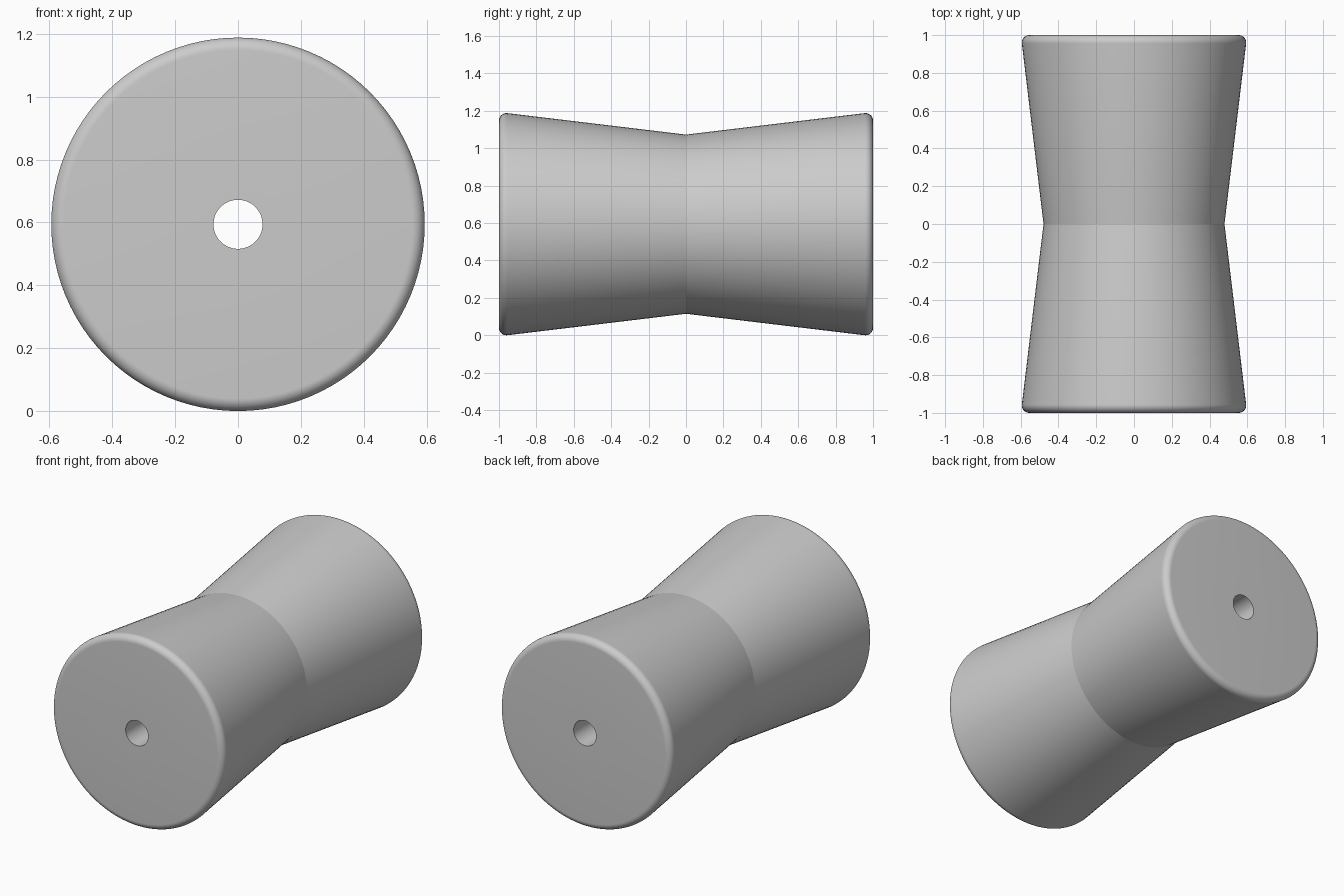
import bpy, bmesh, math

if "Cube" in bpy.data.objects:
    bpy.data.objects.remove(bpy.data.objects["Cube"])

SEGMENTS = 96
R_END, R_WAIST, R_HOLE = 0.594, 0.479, 0.078
FILLET, STEPS = 0.04, 12

# Half profile as (radius, y): waist, tapered side, rounded rim, bore
slope = math.atan((R_END - R_WAIST) / (1 - FILLET))
half = [(R_WAIST, 0.0)]
for i in range(STEPS + 1):
    a = (math.pi / 2 + slope) * (1 - i / STEPS)
    half.append((R_END - FILLET + FILLET * math.sin(a),
                 1 - FILLET + FILLET * math.cos(a)))
half.append((R_HOLE, 1.0))

# Closed profile: mirror the half about the waist
profile = half + [(r, -y) for r, y in reversed(half[1:])]

# Revolve the profile around the y axis
bm = bmesh.new()
rings = []
for r, y in profile:
    rings.append([bm.verts.new((r * math.cos(t), y, R_END + r * math.sin(t)))
                  for t in (2 * math.pi * k / SEGMENTS for k in range(SEGMENTS))])
for i, ring in enumerate(rings):
    nxt = rings[(i + 1) % len(rings)]
    for k in range(SEGMENTS):
        j = (k + 1) % SEGMENTS
        bm.faces.new((ring[k], ring[j], nxt[j], nxt[k]))
bmesh.ops.recalc_face_normals(bm, faces=bm.faces)

mesh = bpy.data.meshes.new("waisted_roller")
bm.to_mesh(mesh)
bm.free()
roller = bpy.data.objects.new("waisted_roller", mesh)
bpy.context.collection.objects.link(roller)

# Plain grey
grey = bpy.data.materials.new("grey")
grey.diffuse_color = (0.6, 0.6, 0.6, 1)
grey.use_nodes = True
grey.node_tree.nodes["Principled BSDF"].inputs["Base Color"].default_value = grey.diffuse_color
mesh.materials.append(grey)

# Smooth surfaces with a crisp waist line and bore edge
bpy.context.view_layer.objects.active = roller
roller.select_set(True)
bpy.ops.object.shade_smooth_by_angle(angle=math.radians(11))
